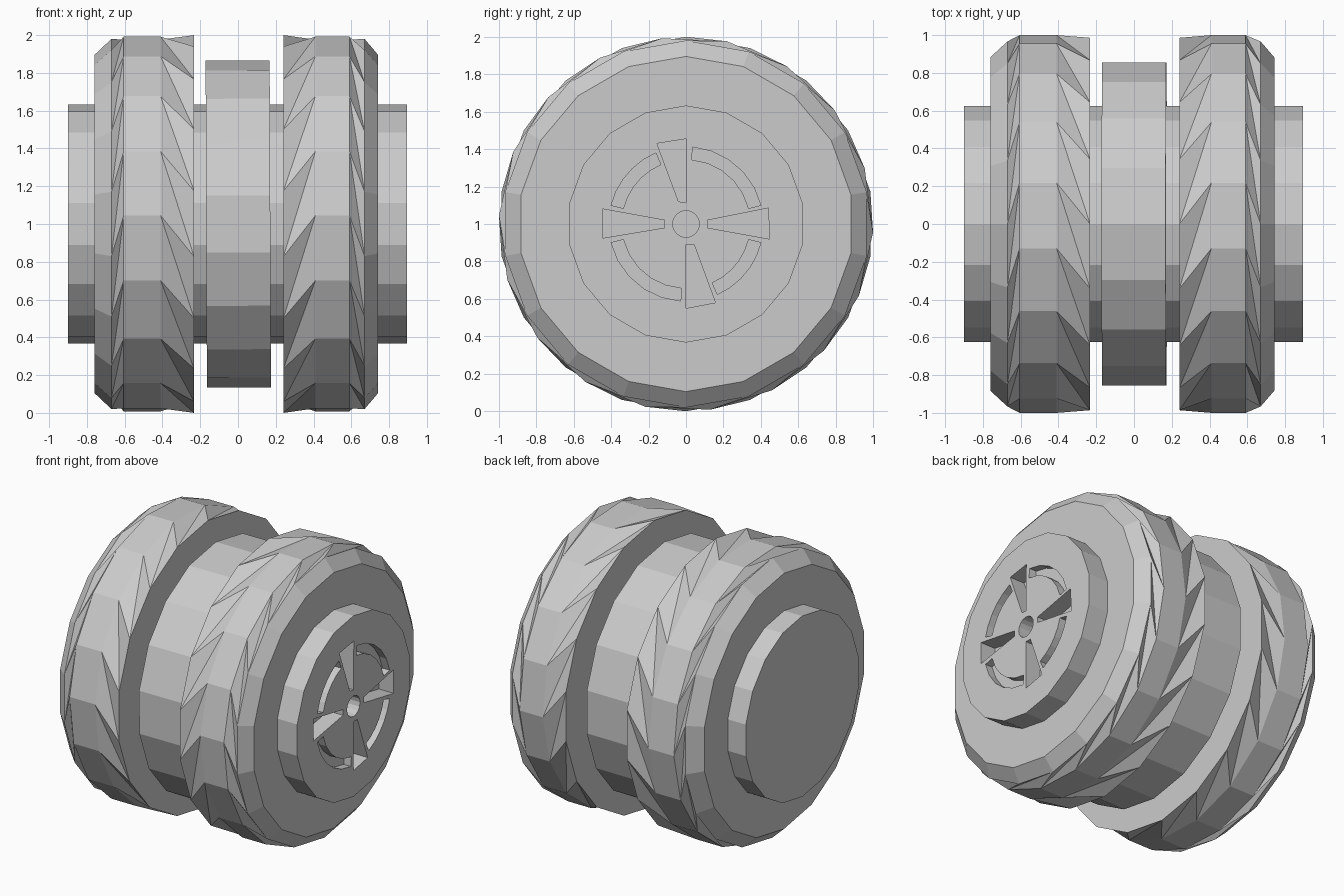
import bpy, bmesh, math

if "Cube" in bpy.data.objects:
    bpy.data.objects.remove(bpy.data.objects["Cube"])

N = 18
STEP = 2 * math.pi / N
TWIST = math.radians(7.4)

grey = bpy.data.materials.new("plain_grey")
grey.diffuse_color = (0.6, 0.6, 0.6, 1)
grey.use_nodes = True
grey.node_tree.nodes["Principled BSDF"].inputs["Base Color"].default_value = grey.diffuse_color


def ring(bm, x, r, off=0.0):
    return [bm.verts.new((x, -r * math.sin(off + k * STEP), r * math.cos(off + k * STEP)))
            for k in range(N)]


def straight(bm, a, b):
    for k in range(N):
        j = (k + 1) % N
        bm.faces.new((a[k], a[j], b[j], b[k]))


def zigzag(bm, edge, band):
    # slanted spikes between a plain edge ring and the twisted tread band
    for k in range(N):
        e1, e2, j = edge[(k + 1) % N], edge[(k + 2) % N], (k + 1) % N
        bm.faces.new((band[k], e1, e2))
        bm.faces.new((band[k], e2, band[j]))


def finish(bm, name):
    bmesh.ops.recalc_face_normals(bm, faces=bm.faces)
    me = bpy.data.meshes.new(name)
    bm.to_mesh(me)
    bm.free()
    me.materials.append(grey)
    ob = bpy.data.objects.new(name, me)
    ob.location.z = 1.0
    bpy.context.collection.objects.link(ob)
    return ob


def tyre(name, xs):
    bm = bmesh.new()
    inner = ring(bm, xs[0], 1.0)
    band_a = ring(bm, xs[1], 1.0, TWIST)
    band_b = ring(bm, xs[2], 1.0, TWIST)
    shoulder = ring(bm, xs[3], 0.98)
    side = ring(bm, xs[4], 0.895)
    zigzag(bm, inner, band_a)
    straight(bm, band_a, band_b)
    zigzag(bm, shoulder, band_b)
    straight(bm, shoulder, side)
    bm.faces.new(inner)
    bm.faces.new(side)
    return finish(bm, name)


def drum(name, x0, x1, r):
    bm = bmesh.new()
    a, b = ring(bm, x0, r), ring(bm, x1, r)
    straight(bm, a, b)
    bm.faces.new(a)
    bm.faces.new(b)
    return finish(bm, name)


def prism(bm, pts, x0, x1):
    a = [bm.verts.new((x0, y, z)) for y, z in pts]
    b = [bm.verts.new((x1, y, z)) for y, z in pts]
    n = len(pts)
    for k in range(n):
        j = (k + 1) % n
        bm.faces.new((a[k], a[j], b[j], b[k]))
    bm.faces.new(a)
    bm.faces.new(b)


def polar(r, deg):
    return (r * math.cos(math.radians(deg)), r * math.sin(math.radians(deg)))


# tyres
tyre("right_tyre", (0.24, 0.41, 0.59, 0.67, 0.742))
tyre("left_tyre", (-0.232, -0.41, -0.605, -0.67, -0.76))

# middle drum, very slightly tilted
middle = drum("middle_drum", -0.168, 0.171, 0.866)
middle.rotation_euler.y = -0.004

# hub running through everything
hub = drum("hub", -0.9, 0.895, 0.633)

# recesses in the right hub face
cut = bmesh.new()
wedges = [
    [(-0.155, 0.43), (0.003, 0.455), (0.0, 0.115), (-0.04, 0.12)],
    [(0.44, 0.085), (0.445, -0.08), (0.115, -0.02), (0.115, 0.02)],
    [(0.0, -0.11), (0.043, -0.11), (0.157, -0.42), (0.0, -0.45)],
    [(-0.445, 0.08), (-0.445, -0.075), (-0.115, -0.02), (-0.115, 0.02)],
]
for w in wedges:
    prism(cut, w, 0.78, 1.0)
for a0, a1 in ((14, 85), (113, 166), (194, 266), (294, 346)):
    angles = [a0 + (a1 - a0) * i / 5 for i in range(6)]
    prism(cut, [polar(0.412, a) for a in angles] +
          [polar(0.345, a) for a in reversed(angles)], 0.84, 1.0)
prism(cut, [polar(0.072, 22.5 * i) for i in range(16)], 0.79, 1.0)
cutter = finish(cut, "recess_cutter")
cutter.hide_render = True

mod = hub.modifiers.new("recesses", 'BOOLEAN')
mod.operation = 'DIFFERENCE'
mod.solver = 'EXACT'
mod.object = cutter
bpy.context.view_layer.update()
dg = bpy.context.evaluated_depsgraph_get()
carved = bpy.data.meshes.new_from_object(hub.evaluated_get(dg))
hub.modifiers.clear()
hub.data = carved
bpy.data.objects.remove(cutter)
